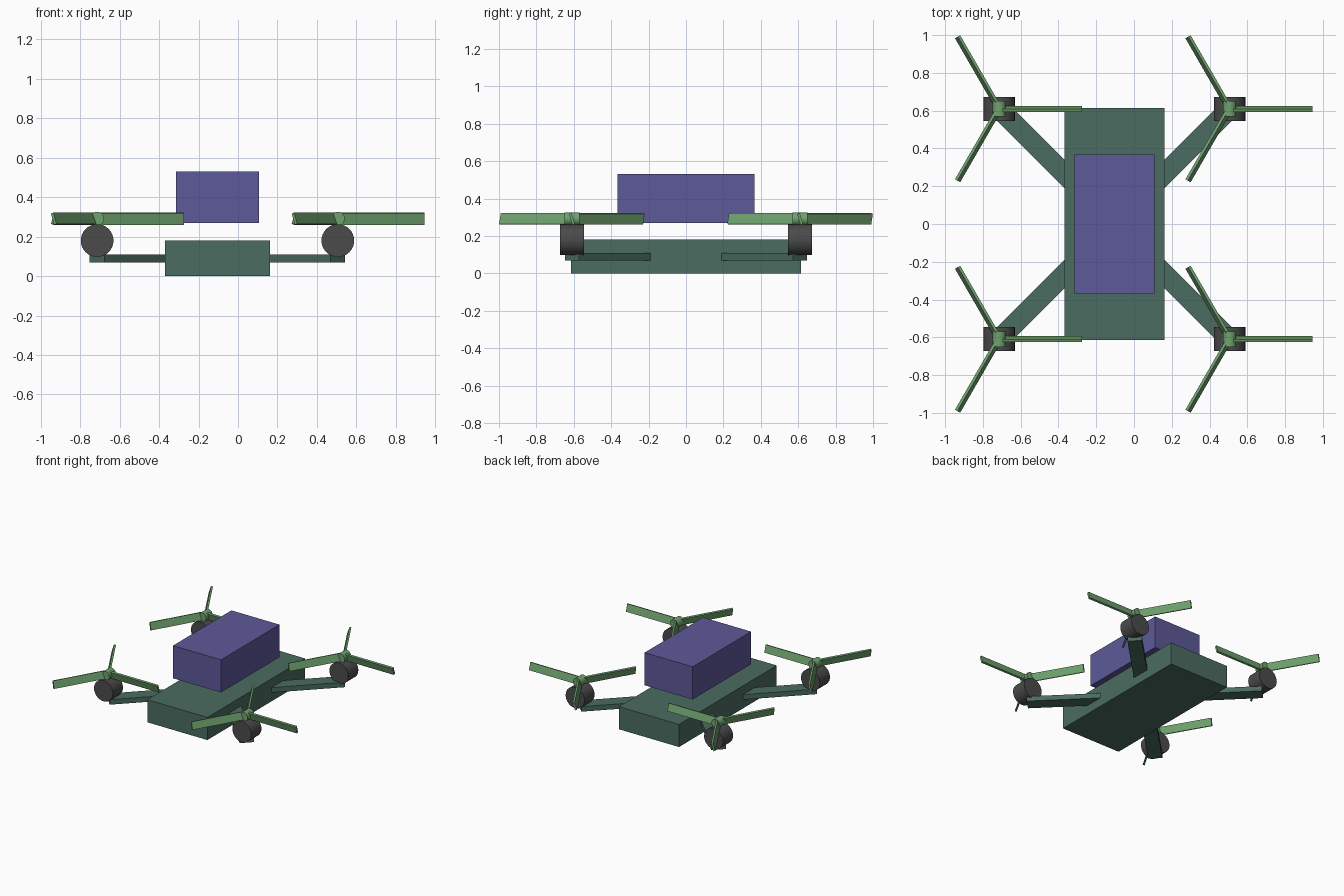
import bpy
import math
from mathutils import Matrix, Vector

if "Cube" in bpy.data.objects:
    bpy.data.objects.remove(bpy.data.objects["Cube"])

CX = -0.104          # centre line of the frame
REACH = 0.61         # rotor offset from the centre line


def material(name, rgb):
    m = bpy.data.materials.new(name)
    m.diffuse_color = (*rgb, 1)
    m.use_nodes = True
    m.node_tree.nodes["Principled BSDF"].inputs["Base Color"].default_value = m.diffuse_color
    return m


FRAME = material("frame_green", (0.07, 0.15, 0.12))
PACK = material("pack_blue", (0.11, 0.10, 0.32))
ROTOR = material("rotor_green", (0.16, 0.36, 0.16))
MOTOR = material("motor_dark", (0.07, 0.07, 0.07))


def box(name, size, matrix, mat):
    bpy.ops.mesh.primitive_cube_add(size=1)
    ob = bpy.context.object
    ob.name = name
    ob.data.transform(matrix @ Matrix.Diagonal((*size, 1)))
    ob.data.materials.append(mat)
    return ob


def drum(name, radius, depth, loc, mat):
    # cylinder lying along y
    bpy.ops.mesh.primitive_cylinder_add(vertices=32, radius=radius, depth=depth)
    ob = bpy.context.object
    ob.name = name
    ob.data.transform(Matrix.Translation(loc) @ Matrix.Rotation(math.pi / 2, 4, 'X'))
    ob.data.materials.append(mat)
    bpy.ops.object.shade_smooth_by_angle(angle=math.radians(30))
    return ob


# body and the pack floating above it
box("body", (0.53, 1.23, 0.18), Matrix.Translation((CX, 0, 0.09)), FRAME)
box("top_pack", (0.423, 0.735, 0.26), Matrix.Translation((CX, 0, 0.4)), PACK)

for side, sx in (("left", -1), ("right", 1)):
    for end, sy in (("front", -1), ("back", 1)):
        tag = f"{end}_{side}"
        x, y = CX + sx * REACH, sy * REACH

        # diagonal arm from inside the body to the motor
        length = 0.6
        angle = math.atan2(sy, sx)
        arm = (Matrix.Translation((x, y, 0.09)) @ Matrix.Rotation(angle, 4, 'Z')
               @ Matrix.Translation((-length / 2, 0, 0)))
        box(f"arm_{tag}", (length, 0.106, 0.04), arm, FRAME)

        # motor and hub
        drum(f"motor_{tag}", 0.083, 0.127, Vector((x, y, 0.18)), MOTOR)
        drum(f"hub_{tag}", 0.035, 0.08, Vector((x, y, 0.291)), ROTOR)

        # three pitched blades
        for i in range(3):
            blade = (Matrix.Translation((x, y, 0.291))
                     @ Matrix.Rotation(i * math.tau / 3, 4, 'Z')
                     @ Matrix.Rotation(math.radians(17), 4, 'X')
                     @ Matrix.Translation((0.22, 0, 0)))
            box(f"blade_{tag}_{i + 1}", (0.44, 0.015, 0.06), blade, ROTOR)
